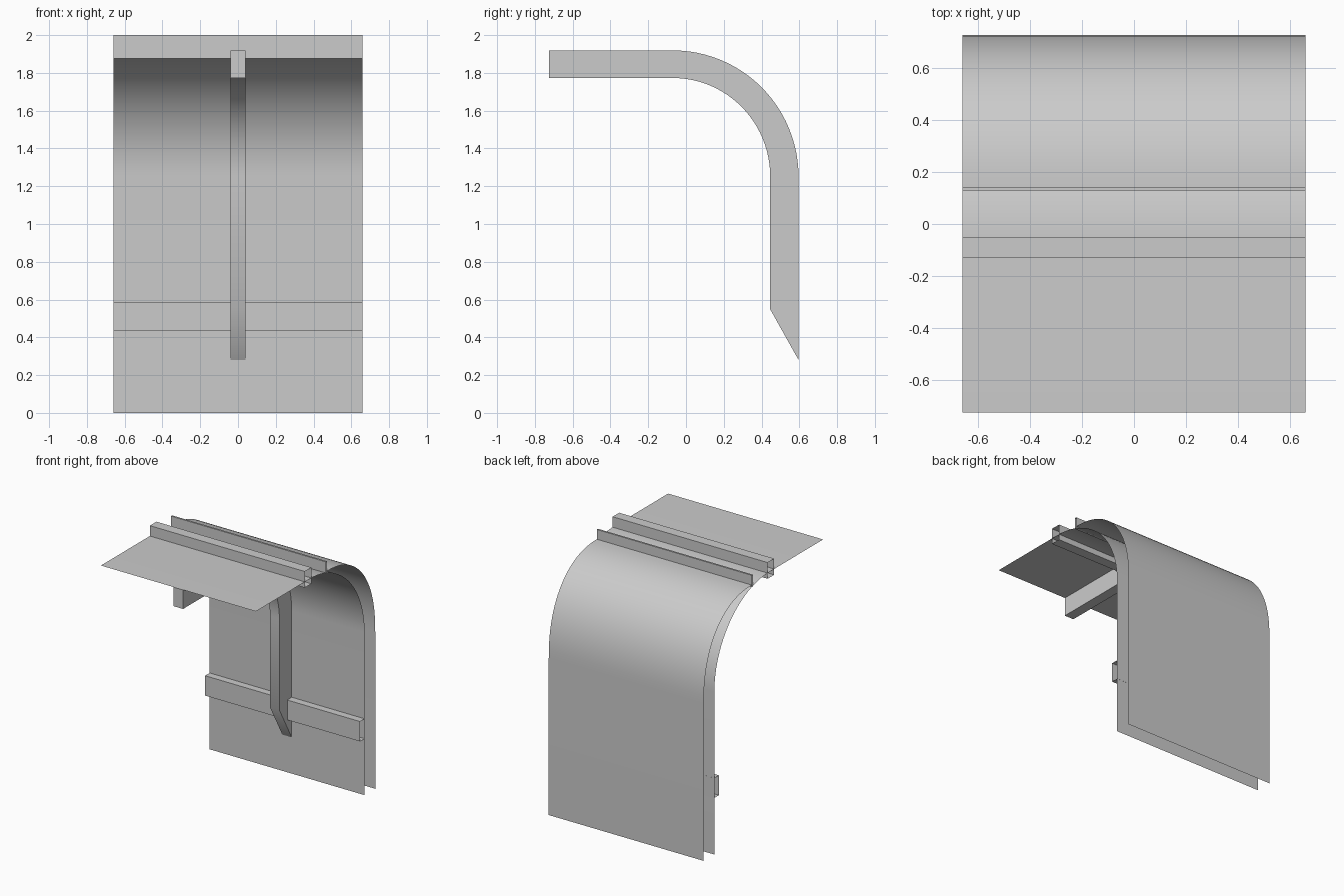
import bpy
import math

if "Cube" in bpy.data.objects:
    bpy.data.objects.remove(bpy.data.objects["Cube"])

HALF = 0.66  # half width of the panels and rails


def extrude(name, profile, half, closed=False, caps=False, smooth=False):
    """Sweep a (y, z) profile along x from -half to half."""
    n = len(profile)
    verts = [(x, y, z) for x in (-half, half) for y, z in profile]
    faces = []
    for i in range(n if closed else n - 1):
        j = (i + 1) % n
        faces.append((i, i + n, j + n, j))
    if caps:
        faces.append(tuple(range(n)))
        faces.append(tuple(range(2 * n - 1, n - 1, -1)))
    mesh = bpy.data.meshes.new(name)
    mesh.from_pydata(verts, [], faces)
    mesh.update()
    obj = bpy.data.objects.new(name, mesh)
    bpy.context.collection.objects.link(obj)
    if smooth:
        bpy.ops.object.select_all(action='DESELECT')
        obj.select_set(True)
        bpy.context.view_layer.objects.active = obj
        bpy.ops.object.shade_smooth_by_angle(angle=math.radians(30))
    return obj


def bend(cy, cz, a, b, power=2.0, steps=24):
    """Quarter bend from the top (cy, cz+b) round to the back (cy+a, cz)."""
    pts = []
    for i in range(steps + 1):
        t = math.pi / 2 * i / steps
        s, c = max(math.sin(t), 0), max(math.cos(t), 0)
        pts.append((cy + a * s ** (2 / power), cz + b * c ** (2 / power)))
    return pts


def tube(name, y0, y1, z0, z1):
    """Open-ended rectangular rail running along x."""
    return extrude(name, [(y0, z0), (y0, z1), (y1, z1), (y1, z0)][::-1],
                   HALF, closed=True)


# Inner sheet: flat roof, bend, then straight down to the ground
extrude("inner_sheet",
        [(-0.725, 1.92)] + bend(-0.07, 1.25, 0.668, 0.67) + [(0.598, 0.0)],
        HALF, smooth=True)

# Outer sheet: starts at the thin upright strip and bulges away from the inner one
extrude("outer_sheet",
        bend(0.14, 1.21, 0.587, 0.69, power=2.25) + [(0.727, 0.0)],
        HALF, smooth=True)

# Solid bent rib with a slanted lower end
outer = [(-0.725, 1.919)] + bend(-0.07, 1.25, 0.666, 0.669) + [(0.596, 0.28)]
inner = [(-0.725, 1.773)] + bend(-0.07, 1.25, 0.516, 0.523) + [(0.446, 0.548)]
extrude("rib", outer + inner[::-1], 0.04, closed=True, caps=True, smooth=True)

# Long rails
tube("roof_rail", -0.13, -0.05, 1.875, 2.0)
tube("upright_strip", 0.128, 0.142, 1.885, 1.975)
tube("lower_rail", 0.542, 0.599, 0.435, 0.588)
